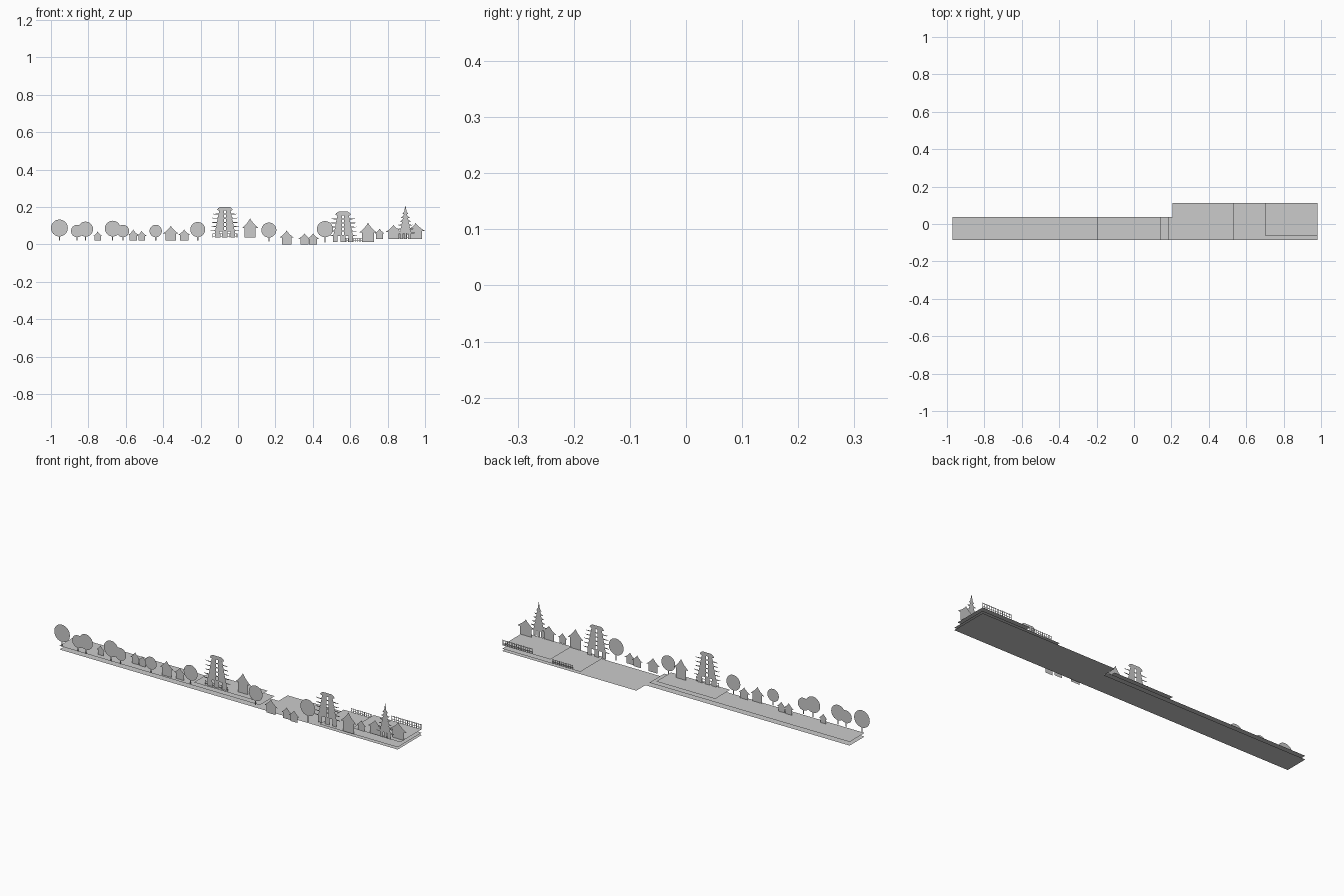
import bpy, math

if "Cube" in bpy.data.objects:
    bpy.data.objects.remove(bpy.data.objects["Cube"])

def sheet_mesh(name, faces):
    """faces: list of polygons given as lists of 3D points"""
    verts, polys = [], []
    for f in faces:
        polys.append(list(range(len(verts), len(verts) + len(f))))
        verts += f
    me = bpy.data.meshes.new(name)
    me.from_pydata(verts, [], polys)
    me.update()
    ob = bpy.data.objects.new(name, me)
    bpy.context.collection.objects.link(ob)
    return ob

def ground(name, x0, x1, y0, y1, z):
    return sheet_mesh(name, [[(x0, y0, z), (x1, y0, z), (x1, y1, z), (x0, y1, z)]])

def cutout(name, shapes, x, y, z):
    """flat standing card made from 2D outlines"""
    return sheet_mesh(name, [[(x + a, y, z + b) for a, b in s] for s in shapes])

def rect(x0, x1, z0, z1):
    return [(x0, z0), (x1, z0), (x1, z1), (x0, z1)]

def mirror(half):
    """right-hand outline, bottom to top, closed symmetrically"""
    return half + [(-a, b) for a, b in reversed(half) if a > 1e-6]

# Ground terraces (single flat sheets)
ground("base_narrow", -0.97, 0.207, -0.085, 0.038, 0)
ground("base_wide", 0.207, 0.98, -0.085, 0.113, 0)
ground("left_terrace", -0.97, 0.185, -0.085, 0.038, 0.019)
ground("middle_terrace", -0.195, 0.145, -0.085, 0.038, 0.036)
ground("right_terrace", 0.53, 0.98, -0.085, 0.113, 0.012)
ground("right_upper_terrace", 0.703, 0.98, -0.063, 0.113, 0.03)

# Round trees: x, y, base, crown radius, crown centre height
trees = [(-.955, -.085, .02, .045, .088), (-.86, -.09, .02, .033, .072),
         (-.815, -.089, .02, .04, .082), (-.67, -.088, .02, .042, .085),
         (-.615, -.09, .02, .033, .072), (-.44, -.089, .02, .033, .072),
         (-.215, -.083, .02, .04, .08), (.165, -.09, .015, .04, .077),
         (.465, -.089, .01, .043, .082)]
for x, y, z, r, zc in trees:
    crown = [(r * math.cos(t * math.pi / 16), zc - z + r * math.sin(t * math.pi / 16))
             for t in range(32)]
    trunk = rect(-.003, .003, 0, zc - z - r * 0.99)
    cutout("round_tree", [trunk, crown], x, y, z)

# Houses with swept pointed roofs: x, y, base, half width, height
houses = [(-.75, -.06, .02, .024, .05), (-.56, -.047, .02, .028, .06),
          (-.515, -.05, .02, .026, .053), (-.36, -.074, .02, .04, .08),
          (-.288, -.068, .02, .034, .06), (.065, -.052, .036, .043, .105),
          (.26, -.1, 0, .038, .075), (.355, -.105, 0, .032, .06),
          (.402, -.113, 0, .031, .06), (.695, -.083, .012, .046, .105),
          (.757, -.065, .03, .028, .055), (.832, -.06, .03, .042, .075),
          (.95, -.038, .03, .05, .085)]
for x, y, z, w, h in houses:
    half = [(.68 * w, 0), (.68 * w, .5 * h), (w, .5 * h), (.72 * w, .6 * h),
            (.4 * w, .74 * h), (.12 * w, .9 * h), (0, h)]
    cutout("house", [mirror(half)], x, y, z)

# Broad towers: tapering storeys, upturned eaves, window gaps
def broad_tower(x, y, z, h):
    shapes = []
    # ground floor with two doorways
    for a, b in ((-.054, -.03), (-.013, .013), (.03, .054)):
        shapes.append(rect(a, b, 0, .035 * h / .165))
    n = 5
    for i in range(n):
        z0 = h * (.21 + .135 * i)
        z1 = z0 + h * .135
        w = .052 - .0045 * i
        e = .08 - .0035 * i
        t = z0 + h * .035
        # eave
        shapes.append(mirror([(w, z0), (e * .9, z0 + .001), (e, z0 + .006),
                              (e * .9, z0 + .004), (w, t)]))
        # storey wall with a centre window
        g = .006
        for s in (-1, 1):
            shapes.append([(s * g, t), (s * w, t), (s * (w - .0045), z1), (s * g, z1)])
    # cap
    zt = h * (.21 + .135 * n)
    shapes.append(mirror([(.036, zt), (.042, zt + .004), (.036, zt + .012), (.026, h)]))
    cutout("broad_tower", shapes, x, y, z)

broad_tower(-.07, -.073, .036, .165)
broad_tower(.562, -.067, .012, .163)

# Slender spired tower
shapes = [rect(a, b, 0, .028) for a, b in ((-.03, -.014), (-.006, .006), (.014, .03))]
for i in range(5):
    z0 = .028 + .021 * i
    w, e = .03 - .0045 * i, .052 - .007 * i
    shapes.append(mirror([(w, z0), (e * .9, z0 + .001), (e, z0 + .006),
                          (e * .85, z0 + .005), (w, z0 + .008)]))
    shapes.append(mirror([(w, z0 + .008), (w - .0045, z0 + .021)]))
shapes.append(mirror([(.016, .133), (.006, .146), (.004, .16), (0, .18)]))
cutout("spired_tower", shapes, .895, -.066, .03)

# Railings
def railing(name, x0, x1, y, z, h):
    n = max(2, round((x1 - x0) / .0125))
    shapes = [rect(x0, x1, h * .8, h * .92), rect(x0, x1, h * .3, h * .4)]
    for i in range(n + 1):
        c = x0 + (x1 - x0) * i / n
        shapes.append(rect(c - .0018, c + .0018, 0, h))
    cutout(name, shapes, 0, y, z)

railing("tower_railing", -.135, -.005, -.076, .036, .024)
railing("middle_railing", .577, .69, .11, .012, .022)
railing("end_railing", .81, .978, .11, .03, .028)
